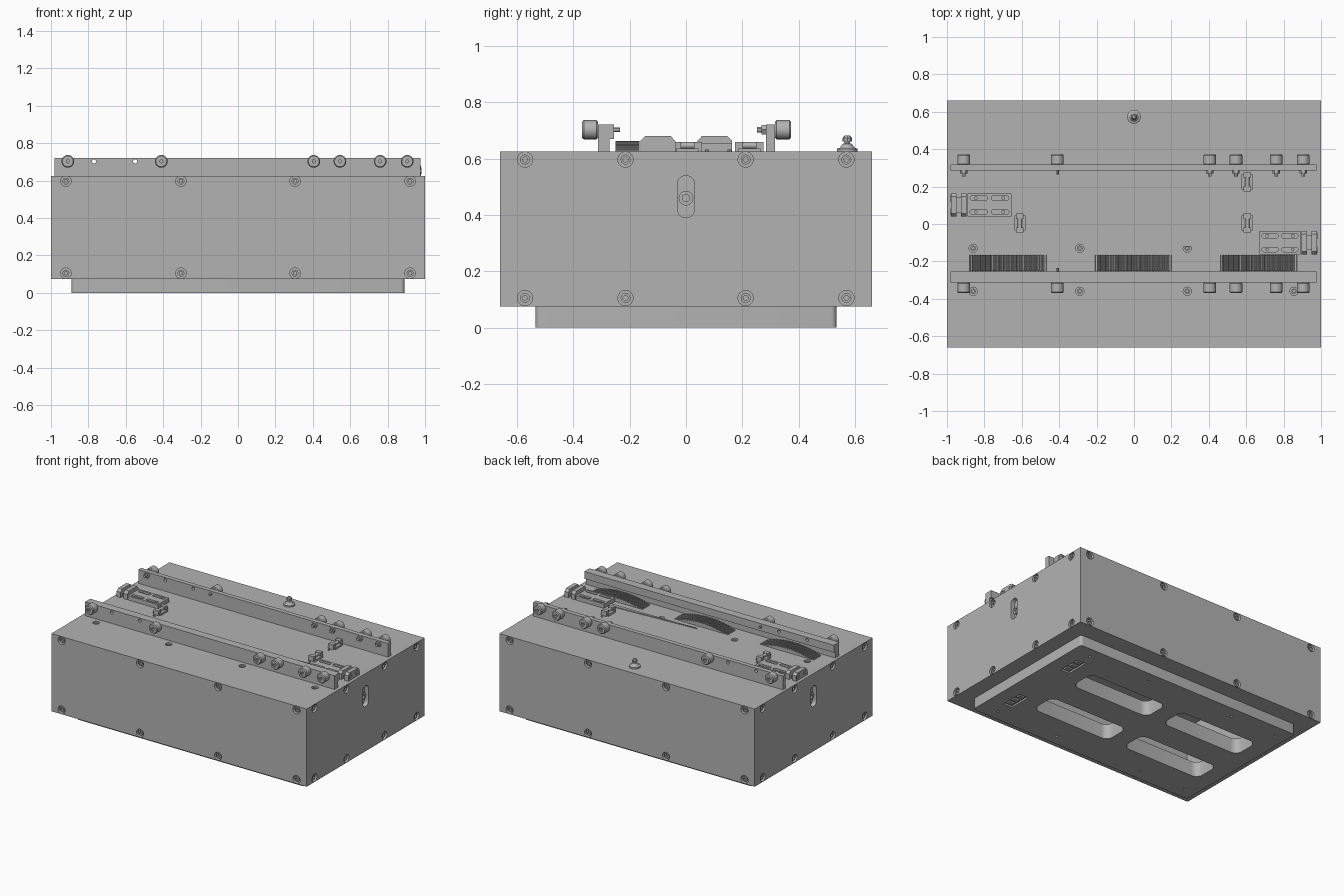
import bpy, bmesh, math
from mathutils import Matrix, Vector

if "Cube" in bpy.data.objects:
    bpy.data.objects.remove(bpy.data.objects["Cube"], do_unlink=True)

GREY = (0.45, 0.45, 0.45, 1)
mat = bpy.data.materials.new("plain grey")
mat.use_nodes = True
mat.diffuse_color = GREY
mat.node_tree.nodes["Principled BSDF"].inputs["Base Color"].default_value = GREY

X, Y, Z = Vector((1, 0, 0)), Vector((0, 1, 0)), Vector((0, 0, 1))
TOP, FLOOR = 0.625, 0.075
parts = []


def frame(loc, axis):
    """Matrix whose local Z follows axis and local Y points up where possible."""
    up = Y if abs(axis.z) > 0.5 else Z
    m = Matrix((up.cross(axis), up, axis)).transposed().to_4x4()
    return Matrix.Translation(loc) @ m


def lathe(bm, profile, loc, axis, seg=24):
    m = frame(loc, axis)
    rings = []
    for r, h in profile:
        angles = [2 * math.pi * i / seg for i in range(seg)]
        rings.append([bm.verts.new(m @ Vector((r * math.cos(a), r * math.sin(a), h))) for a in angles])
    for a, b in zip(rings, rings[1:]):
        for i in range(seg):
            j = (i + 1) % seg
            bm.faces.new((a[i], a[j], b[j], b[i]))
    bm.faces.new(rings[0][::-1])
    bm.faces.new(rings[-1])


def prism(bm, pts, length, loc, axis):
    m = frame(loc, axis)
    a = [bm.verts.new(m @ Vector((p[0], p[1], 0))) for p in pts]
    b = [bm.verts.new(m @ Vector((p[0], p[1], length))) for p in pts]
    bm.faces.new(a[::-1])
    bm.faces.new(b)
    for i in range(len(a)):
        j = (i + 1) % len(a)
        bm.faces.new((a[i], a[j], b[j], b[i]))


def rounded(w, h, r, n=6):
    pts = []
    for k, (sx, sy) in enumerate(((1, 1), (-1, 1), (-1, -1), (1, -1))):
        for i in range(n + 1):
            a = (k + i / n) * math.pi / 2
            pts.append((sx * (w / 2 - r) + r * math.cos(a), sy * (h / 2 - r) + r * math.sin(a)))
    return pts


def box(bm, x0, x1, y0, y1, z0, z1):
    prism(bm, [(x0, y0), (x1, y0), (x1, y1), (x0, y1)], z1 - z0, (0, 0, z0), Z)


def finish(name, bm, cutter=None):
    bmesh.ops.recalc_face_normals(bm, faces=bm.faces)
    me = bpy.data.meshes.new(name)
    bm.to_mesh(me)
    bm.free()
    ob = bpy.data.objects.new(name, me)
    bpy.context.collection.objects.link(ob)
    me.materials.append(mat)
    if cutter is not None:
        tool = finish(name + "_cutter", cutter)
        parts.remove(tool)
        mod = ob.modifiers.new("cut", "BOOLEAN")
        mod.operation, mod.solver, mod.object = "DIFFERENCE", "EXACT", tool
        bpy.context.view_layer.objects.active = ob
        bpy.ops.object.modifier_apply(modifier=mod.name)
        bpy.data.objects.remove(tool, do_unlink=True)
    parts.append(ob)
    return ob


# Screw places: (location, outward axis, bore radius)
screws = []
for z in (0.105, 0.597):
    for s in (-1, 1):
        screws += [((x, s * 0.66, z), Y * s, 0.028) for x in (-0.92, -0.305, 0.305, 0.92)]
        screws += [((s, y, z), X * s, 0.027) for y in (-0.572, -0.215, 0.212, 0.57)]
screws += [((x, y, TOP), Z, 0.022) for x in (-0.86, -0.29, 0.285, 0.855) for y in (-0.13, -0.36)]

# Hollow case with counterbores, side slots and floor openings
openings = [(x, y) for x in (0.29, -0.46) for y in (-0.193, 0.197)]


def cut_openings(bm):
    for x, y in openings:
        prism(bm, rounded(0.62, 0.19, 0.05), 0.25, (x, y, -0.1), Z)


case, cut, heads = bmesh.new(), bmesh.new(), bmesh.new()
box(case, -1, 1, -0.66, 0.66, FLOOR, TOP)
box(cut, -0.96, 0.96, -0.62, 0.62, 0.105, 0.585)
for loc, axis, r in screws:
    lathe(cut, [(r, -0.022), (r, 0.02)], loc, axis)
    s = r * 0.65
    lathe(heads, [(s, -0.022), (s, -0.007), (s * 0.5, -0.007), (s * 0.5, -0.018)], loc, axis, 18)
for s in (-1, 1):
    prism(cut, rounded(0.06, 0.148, 0.028), 0.05, (s * 0.97, 0, 0.465), X * s)
    lathe(heads, [(0.026, -0.03), (0.026, -0.016), (0.013, -0.016), (0.013, -0.026)], (s, 0, 0.46), X * s)
case_ob = finish("case", case, cut)
slots = bmesh.new()
cut_openings(slots)
tool = finish("floor_cutter", slots)
parts.remove(tool)
mod = case_ob.modifiers.new("cut", "BOOLEAN")
mod.operation, mod.solver, mod.object = "DIFFERENCE", "EXACT", tool
bpy.context.view_layer.objects.active = case_ob
bpy.ops.object.modifier_apply(modifier=mod.name)
bpy.data.objects.remove(tool, do_unlink=True)
finish("screw_heads", heads)

# Base plate with openings, small holes and two connector pockets
base, cut, pins = bmesh.new(), bmesh.new(), bmesh.new()
prism(base, rounded(1.78, 1.07, 0.02), FLOOR, (0, 0, 0), Z)
cut_openings(cut)
for y in (-0.455, 0.455):
    for x in (0.75, 0.26, -0.43, -0.8):
        lathe(cut, [(0.009, -0.02), (0.009, 0.03)], (x, y, 0), Z, 12)
for y in (-0.28, 0.29):
    box(cut, 0.715, 0.785, y - 0.08, y + 0.08, -0.02, 0.012)
    for k in (-1, 0, 1):
        box(pins, 0.73, 0.77, y + k * 0.05 - 0.015, y + k * 0.05 + 0.015, 0.002, 0.013)
finish("base_plate", base, cut)
finish("base_connectors", pins)

# Front and back guide rails
rails = {"front_rail": [(-0.313, TOP), (-0.313, 0.722), (-0.255, 0.722), (-0.255, 0.67), (-0.272, 0.67), (-0.272, TOP)],
         "back_rail": [(0.285, TOP), (0.285, 0.722), (0.317, 0.722), (0.317, TOP)]}
for name, pts in rails.items():
    bm, cut = bmesh.new(), bmesh.new()
    prism(bm, pts, 1.955, (-0.98, 0, 0), X)
    for x in (-0.77, -0.55):
        lathe(cut, [(0.011, -0.5), (0.011, 0.5)], (x, 0, 0.703), Y, 16)
    finish(name, bm, cut)

# Rollers outside the rails and their nuts inside
rollers, nuts = bmesh.new(), bmesh.new()
roller_profile = [(0.029, 0), (0.034, 0.005), (0.034, 0.05), (0.029, 0.056), (0.017, 0.056),
                  (0.017, 0.05), (0.008, 0.05), (0.008, 0.04)]
for x in (-0.91, -0.41, 0.405, 0.545, 0.76, 0.905):
    for s, y, inner in ((-1, -0.313, -0.255), (1, 0.317, 0.285)):
        lathe(rollers, roller_profile, (x, s * abs(y), 0.703), Y * s)
        if x == -0.41:
            lathe(nuts, [(0.008, 0), (0.008, 0.02)], (x, inner, 0.703), -Y * s, 12)
        elif s > 0:
            lathe(nuts, [(0.02, 0), (0.02, 0.016)], (x, inner, 0.703), -Y, 6)
            lathe(nuts, [(0.01, 0.01), (0.01, 0.032)], (x, inner, 0.703), -Y, 12)
finish("rollers", rollers)
finish("roller_nuts", nuts)

# Toothed wheel tops rising through the lid
R, HALF, TEETH = 0.682, 0.32, 31
wheels = bmesh.new()
for x in (-0.675, -0.005, 0.665):
    pts = []
    for i in range(TEETH):
        for f, r in ((0, R - 0.012), (0.2, R), (0.6, R), (0.8, R - 0.012)):
            a = HALF - 2 * HALF * (i + f) / TEETH
            pts.append((r * math.sin(a), r * math.cos(a) - R + 0.662))
    pts += [(pts[-1][0], 0.59), (pts[0][0], 0.59)]
    prism(wheels, pts, 0.085, (x, -0.165, 0), -Y)
finish("toothed_wheels", wheels)


# Slotted adjusters at both ends
def adjuster(name, s, yc, reach):
    bm, cut, fit = bmesh.new(), bmesh.new(), bmesh.new()
    w = 0.062
    xs = sorted((s * reach, s * 0.89))
    box(bm, *xs, yc - w, yc + w, TOP, 0.655)
    mid, span = (xs[0] + xs[1]) / 2, xs[1] - xs[0]
    for dy in (-0.037, 0.037):
        for dx in (-0.24, 0.24):
            prism(cut, rounded(span * 0.4, 0.024, 0.0119), 0.1, (mid + dx * span, yc + dy, 0.635), Z)
            lathe(fit, [(0.009, 0), (0.009, 0.018)], (mid + dx * span * 1.3, yc + dy, 0.63), Z, 12)
    finish(name + "_plate", bm, cut)
    end = [(-w, TOP), (-w, 0.663), (-w + 0.016, 0.68), (w - 0.016, 0.68), (w, 0.663), (w, TOP)]
    for x, t in ((0.895, 0.03), (0.948, 0.03)):
        prism(fit, [(s * p[0], p[1]) for p in end], t, (s * x, yc, 0), X * s)
    box(fit, *sorted((s * 0.92, s * 0.95)), yc - 0.04, yc + 0.04, TOP, 0.645)
    for dy in (-0.037, 0.037):
        lathe(fit, [(0.018, 0), (0.018, 0.006), (0.008, 0.006), (0.008, 0.001)], (s * 0.976, yc + dy, 0.652), X * s)
    finish(name + "_end", fit)


adjuster("left_adjuster", 1, -0.1, 0.67)
adjuster("right_adjuster", -1, 0.102, 0.655)

# Small pivot brackets: foot, two posts and a cross roller
brackets = bmesh.new()
for x, y in ((-0.61, 0.005), (0.605, 0.005), (0.605, 0.225)):
    box(brackets, x - 0.03, x + 0.03, y - 0.04, y + 0.04, TOP, 0.637)
    for d in (-0.037, 0.037):
        box(brackets, x - 0.02, x + 0.02, y + d - 0.014, y + d + 0.014, TOP, 0.66)
    lathe(brackets, [(0.012, -0.03), (0.012, 0.03)], (x, y, 0.647), Y, 16)
    for d in (-0.07, 0.07):
        lathe(brackets, [(0.007, 0), (0.007, 0.008)], (x, y + d, TOP), Z, 12)
finish("pivot_brackets", brackets)

# Thin tapered pointer on the lid
pointer = bmesh.new()
prism(pointer, [(0, -0.125), (0.68, -0.115), (0.68, -0.085)], 0.006, (0, 0, TOP), Z)
finish("pointer", pointer)

# Valve knob near the back
knob = bmesh.new()
lathe(knob, [(0.037, 0), (0.037, 0.01), (0.026, 0.014), (0.016, 0.028), (0.01, 0.03), (0.01, 0.04)], (0, 0.573, TOP), Z)
lathe(knob, [(0.017, 0.036), (0.017, 0.048), (0.009, 0.058)], (0, 0.573, TOP), Z, 8)
finish("valve_knob", knob)

bpy.ops.object.select_all(action="DESELECT")
for ob in parts:
    ob.select_set(True)
bpy.context.view_layer.objects.active = parts[0]
bpy.ops.object.shade_smooth_by_angle(angle=math.radians(30))
